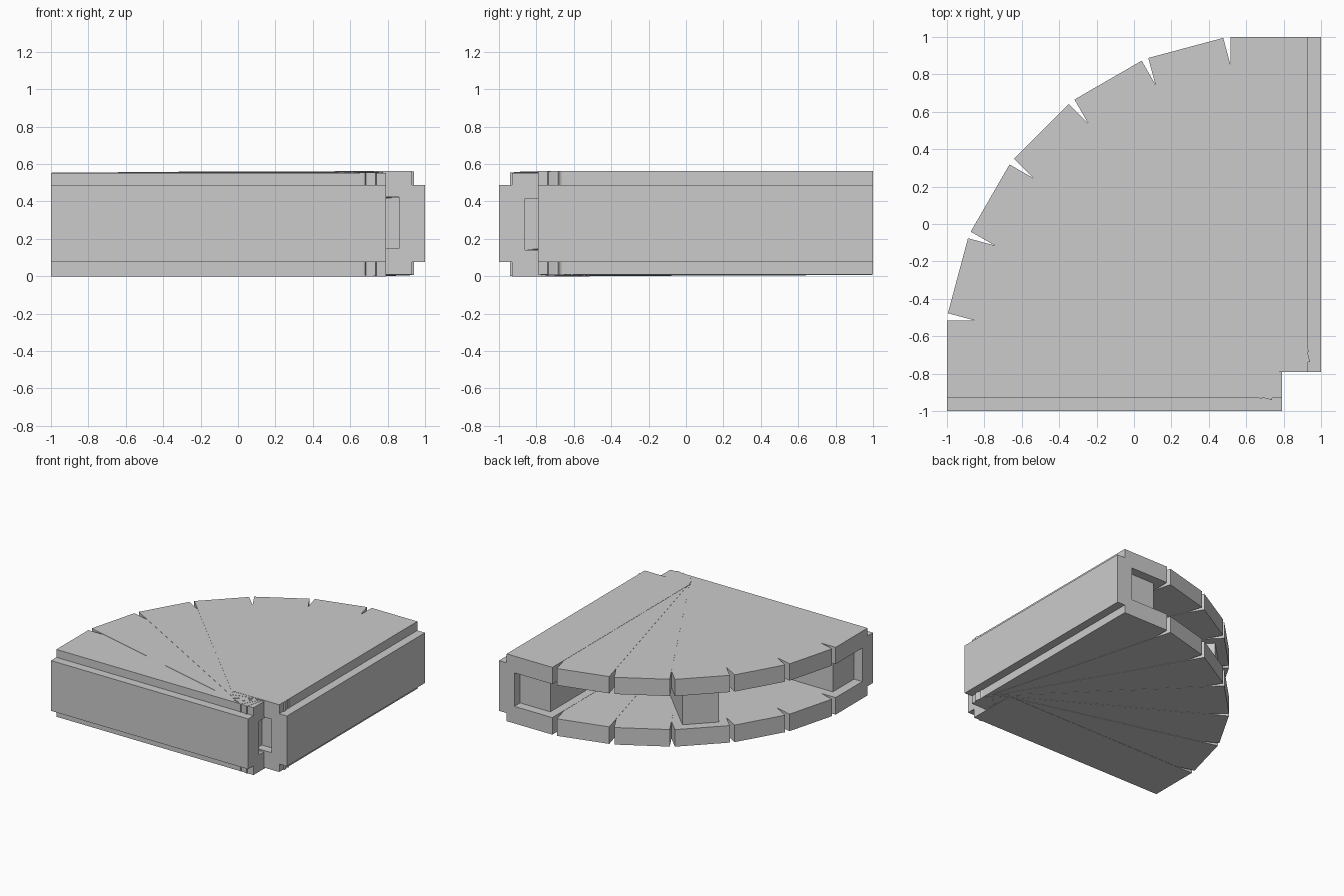
import bpy, math
from mathutils import Matrix

if "Cube" in bpy.data.objects:
    bpy.data.objects.remove(bpy.data.objects["Cube"])

PIVOT = (0.7225, -0.7225)      # shared turning point of the fan
HALF = 0.2075                  # half width of one strip
LENGTH = 1.7225                # pivot to outer end
BACK = 0.07                    # overhang behind the pivot
STEP = 0.0015                  # tiny height stagger between strips


def box(name, lo, hi, angle=None):
    """Box from corner lo to hi; with an angle it is placed around the pivot."""
    bpy.ops.mesh.primitive_cube_add(size=1)
    ob = bpy.context.object
    ob.name = name
    size = [h - l for l, h in zip(lo, hi)]
    mid = [(h + l) / 2 for l, h in zip(lo, hi)]
    m = Matrix.Translation(mid) @ Matrix.Diagonal((*size, 1))
    if angle is not None:
        m = (Matrix.Translation((*PIVOT, 0))
             @ Matrix.Rotation(math.radians(angle), 4, 'Z') @ m)
    ob.data.transform(m)
    return ob


# Fan of seven overlapping planks, top and bottom, slightly staggered in height
for i in range(7):
    drop = STEP * (6 - i)
    for level, z0, z1 in (("bottom", 0.0, 0.14), ("top", 0.415, 0.553)):
        box(f"{level}_plank_{i + 1}", (-HALF, -BACK, z0 + drop),
            (HALF, LENGTH, z1 + drop), 15 * i)

# Core beams between the planks on the two straight sides and the diagonal
for name, a in (("right", 0), ("diagonal", 45), ("front", 90)):
    box(f"{name}_core_beam", (-HALF + 0.07, 0, 0.13),
        (HALF - 0.07, LENGTH - 0.075, 0.43), a)

# Straight sides: inner wall plus an outer skin standing proud of the planks
box("right_inner_wall", (0.86, -0.7925, 0.13), (0.93, 1, 0.43))
box("right_outer_skin", (0.93, -0.7925, 0.075), (1, 1, 0.488))
box("front_inner_wall", (-1, -0.93, 0.13), (0.7925, -0.86, 0.43))
box("front_outer_skin", (-1, -1, 0.075), (0.7925, -0.93, 0.488))
